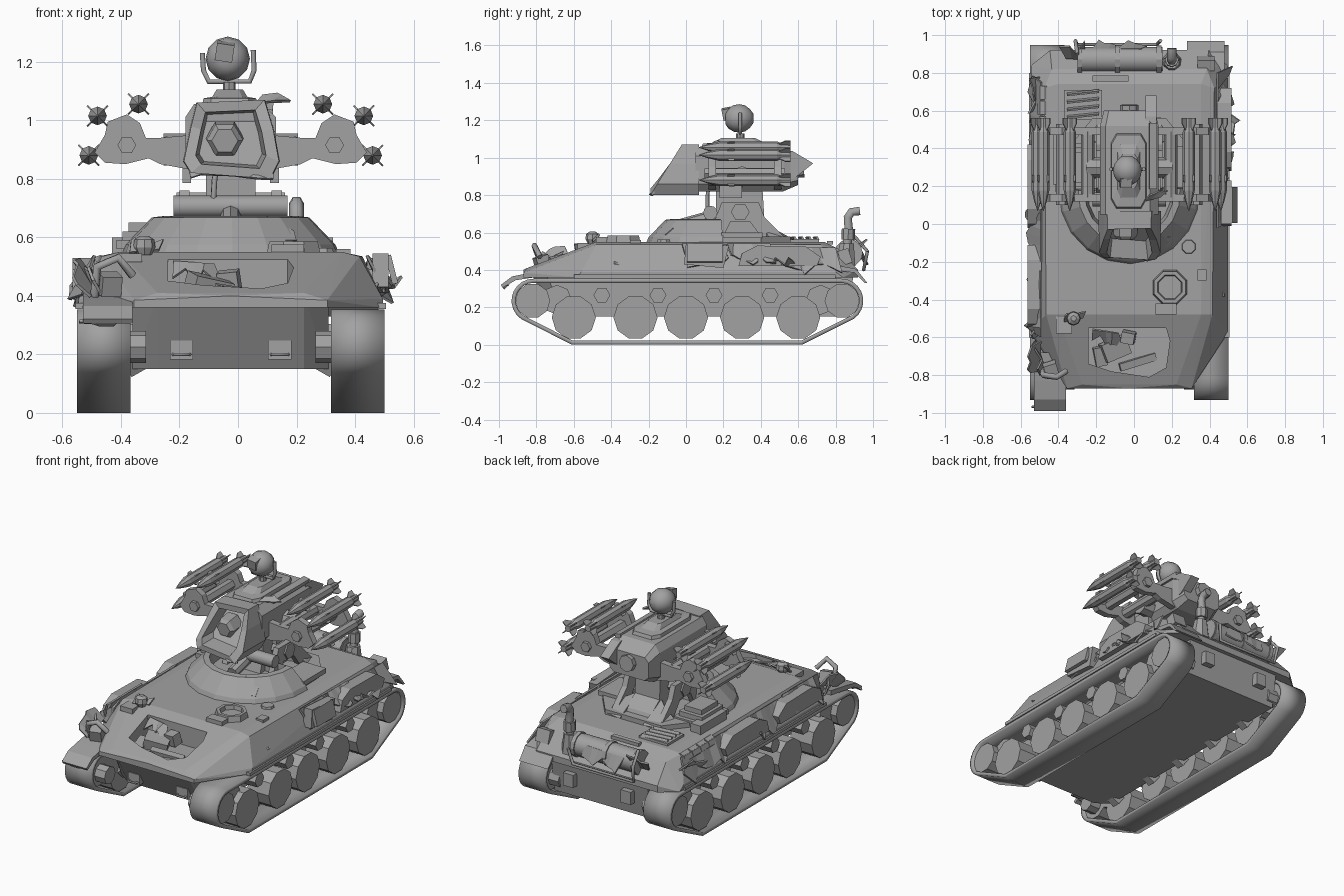
import bpy, bmesh, math, random
from mathutils import Vector, Euler

if "Cube" in bpy.data.objects:
    bpy.data.objects.remove(bpy.data.objects["Cube"])

CX = -0.025          # centre line of the vehicle
S = (-1, 1)
rng = random.Random(4)
GREY = bpy.data.materials.new("dark_grey_paint")
GREY.diffuse_color = (.36, .36, .36, 1)
GREY.use_nodes = True
GREY.node_tree.nodes["Principled BSDF"].inputs["Base Color"].default_value = GREY.diffuse_color


def finish(name, bm, smooth=False, thick=0):
    bmesh.ops.recalc_face_normals(bm, faces=bm.faces)
    me = bpy.data.meshes.new(name)
    bm.to_mesh(me)
    bm.free()
    me.materials.append(GREY)
    ob = bpy.data.objects.new(name, me)
    bpy.context.collection.objects.link(ob)
    if thick:
        m = ob.modifiers.new("thickness", 'SOLIDIFY')
        m.thickness, m.offset = thick, -1
    if smooth:
        bpy.context.view_layer.objects.active = ob
        ob.select_set(True)
        bpy.ops.object.shade_smooth_by_angle(angle=math.radians(40))
        ob.select_set(False)
    return ob


def loft(name, rings, smooth=False):
    """Skin a list of equal-length point rings and cap both ends."""
    bm = bmesh.new()
    vs = [[bm.verts.new(p) for p in r] for r in rings]
    n = len(vs[0])
    for a, b in zip(vs, vs[1:]):
        for i in range(n):
            bm.faces.new((a[i], a[(i + 1) % n], b[(i + 1) % n], b[i]))
    bm.faces.new(vs[0])
    bm.faces.new(vs[-1])
    return finish(name, bm, smooth)


def prism(name, poly, axis, lo, hi):
    """Extrude a 2D polygon along an axis."""
    put = {'x': lambda p, t: (t, p[0], p[1]), 'y': lambda p, t: (p[0], t, p[1]),
           'z': lambda p, t: (p[0], p[1], t)}[axis]
    return loft(name, [[put(p, t) for p in poly] for t in (lo, hi)])


def solid(name, pts):
    """Convex solid around points."""
    bm = bmesh.new()
    for p in pts:
        bm.verts.new(p)
    bmesh.ops.convex_hull(bm, input=bm.verts)
    bmesh.ops.dissolve_limit(bm, angle_limit=0.02, verts=bm.verts, edges=bm.edges)
    return finish(name, bm)


def box(name, c, s, rot=(0, 0, 0)):
    e = Euler(rot).to_matrix()
    return solid(name, [Vector(c) + e @ Vector((i * s[0] / 2, j * s[1] / 2, k * s[2] / 2))
                        for i in S for j in S for k in S])


def lathe(name, a, b, prof, n=12, smooth=False):
    """Turned part from a to b; prof = (position 0..1, radius)."""
    a, d = Vector(a), Vector(b) - Vector(a)
    q = d.to_track_quat('Z', 'Y')
    return loft(name, [[a + d * t + q @ Vector((r * math.cos(2 * math.pi * i / n),
                r * math.sin(2 * math.pi * i / n), 0)) for i in range(n)] for t, r in prof], smooth)


def cyl(name, a, b, r, n=12, smooth=False):
    return lathe(name, a, b, [(0, r), (1, r)], n, smooth)


def tube(name, pts, r):
    cu = bpy.data.curves.new(name, 'CURVE')
    cu.dimensions, cu.bevel_depth, cu.bevel_resolution, cu.use_fill_caps = '3D', r, 1, True
    cu.materials.append(GREY)
    sp = cu.splines.new('POLY')
    sp.points.add(len(pts) - 1)
    for p, c in zip(sp.points, pts):
        p.co = (*c, 1)
    bpy.context.collection.objects.link(bpy.data.objects.new(name, cu))


def torn(name, a, b, v, k=6, jit=0.02):
    """Ripped sheet: clean edge a-b, jagged edge along v."""
    a, b, v = Vector(a), Vector(b), Vector(v)
    bm = bmesh.new()
    top = [bm.verts.new(a.lerp(b, i / k)) for i in range(k + 1)]
    low = [bm.verts.new(a.lerp(b, i / k) + v * rng.uniform(.45, 1.1) +
           Vector([rng.uniform(-jit, jit) for _ in range(3)])) for i in range(k + 1)]
    for i in range(k):
        bm.faces.new((top[i], top[i + 1], low[i + 1], low[i]))
    return finish(name, bm, thick=.01)


# --- running gear
def arc(cy, cz, r, a0, a1, n=9):
    return [(cy + r * math.cos(math.radians(a0 + (a1 - a0) * i / n)),
             cz + r * math.sin(math.radians(a0 + (a1 - a0) * i / n))) for i in range(n + 1)]


outline = arc(-.815, .235, .118, 90, 235) + [(-.61, 0), (.62, 0)] + arc(.83, .235, .118, -55, 90)
for s in S:
    bm = bmesh.new()
    rows = [[bm.verts.new((CX + s * d, y, z)) for y, z in outline] for d in (.342, .525)]
    for i in range(len(outline)):
        j = (i + 1) % len(outline)
        bm.faces.new((rows[0][i], rows[0][j], rows[1][j], rows[1][i]))
    finish("track_band", bm, True, .022)
    x0, x1 = CX + s * .36, CX + s * .51
    for y in (-.6, -.27, 0, .3, .6):
        cyl("road_wheel", (x0, y, .146), (x1, y, .146), .118, 10)
        cyl("wheel_hub", (CX + s * .29, y, .2), (x0, y, .16), .05, 6)
    for y in (-.82, .835):
        cyl("end_wheel", (x0, y, .235), (x1, y, .235), .094, 10)
        cyl("end_axle", (CX + s * .29, y, .225), (x0, y, .225), .055, 8)
    for y in (-.69, .72):
        cyl("tension_wheel", (x0, y, .24), (CX + s * .47, y, .24), .08, 8)
    for y in (-.45, -.15, .15, .45):
        cyl("return_roller", (CX + s * .3, y, .265), (CX + s * .49, y, .265), .045, 6)

# --- hull
solid("lower_hull", [(CX + s * x, y, z) for s in S for x, y, z in (
    (.25, -.84, .4), (.25, -.7, .15), (.335, -.64, .15), (.335, -.76, .4),
    (.335, .9, .4), (.335, .86, .15))])
upper = solid("upper_hull", [(CX + s * x, y, z) for s in S for x, y, z in (
    (.25, -.83, .37), (.25, -.85, .41), (0, -.87, .40), (.33, -.87, .36), (.33, -.87, .385), (.52, -.58, .36),
    (.52, -.56, .39), (.44, -.48, .535), (.45, .72, .535), (.38, -.48, .55), (.38, .74, .55),
    (.41, .82, .51), (.52, .8, .39), (.52, .84, .36), (.42, .92, .36), (.42, .92, .4))])
cutter = prism("glacis_cutter", [(-.24, -.55), (.17, -.55), (.19, -.62), (.17, -.76), (.08, -.81),
                                 (-.12, -.78), (-.24, -.74)], 'z', .385, .7)
cutter.hide_render = True
cutter.hide_viewport = True
m = upper.modifiers.new("open_bay", 'BOOLEAN')
m.object, m.operation, m.solver = cutter, 'DIFFERENCE', 'EXACT'
for c, sz, r in (((-.1, -.66, .43), (.14, .1, .07), .4), ((-.03, -.6, .45), (.07, .06, .07), -.2),
                 ((-.18, -.7, .41), (.06, .1, .05), .2), ((.02, -.73, .41), (.2, .04, .03), .3)):
    box("bay_wreckage", c, sz, (.2, r * .5, r))
torn("bay_lip", (-.22, -.56, .52), (-.08, -.58, .51), (.02, -.09, -.07), 4)
for s in S:
    box("fender_lip", (CX + s * .515, .1, .365), (.03, 1.4, .02))
    box("tow_plate", (CX + s * .168, -.73, .215), (.08, .06, .065))
    tube("tow_loop", [(CX + s * .168 + d, y, .2) for d, y in ((-.03, -.75), (-.025, -.78), (.025, -.78), (.03, -.75))], .006)
    box("rear_bracket", (CX + s * .2, .9, .27), (.07, .04, .08))
    tube("lifting_eye", [(CX + s * .48, -.38, .41), (CX + s * .5, -.38, .44), (CX + s * .49, -.34, .42)], .007)
box("periscope_block", (.17, -.45, .56), (.11, .06, .03))

# --- deck fittings
octo = lambda x, y, z, r: [(x + r * math.cos(math.pi * (i + .5) / 4), y + r * math.sin(math.pi * (i + .5) / 4), z) for i in range(8)]
loft("hatch_rim", [octo(.19, -.335, .54, .1), octo(.19, -.335, .585, .09),
                   octo(.19, -.335, .585, .07), octo(.19, -.335, .56, .065)])
loft("deck_vent", [octo(.29, -.12, .54, .042), octo(.29, -.12, .563, .036)])
box("sight_base", (-.37, -.53, .53), (.085, .1, .03))
lathe("sight_ball", (-.32, -.5, .54), (-.32, -.5, .605), [(0, .025), (.4, .038), (.8, .034), (1, .015)], 8)
torn("sight_shard", (-.37, -.52, .55), (-.27, -.5, .56), (0, .03, .04), 3)
box("engine_grille", (-.27, .63, .55), (.2, .16, .03))
for i in range(4):
    box("grille_slat", (-.27, .575 + .04 * i, .568), (.17, .012, .02), (.5, 0, .1))
box("rear_deck_slot", (-.125, .77, .545), (.19, .03, .02))
box("deck_lid", (.36, -.27, .55), (.05, .06, .02))

# --- stern: drum, exhaust, fenders
cyl("fuel_drum", (-.3, .87, .49), (.15, .87, .49), .068, 12, True)
for x in (-.3, -.1, .12):
    cyl("drum_strap", (x, .87, .49), (x + .025, .87, .49), .075, 12)
torn("drum_tear", (-.22, .93, .52), (.04, .93, .53), (.03, .03, -.1), 6)
tube("drum_guard", [(-.3, .9, .58), (-.31, .97, .5), (-.3, .95, .4), (.12, .95, .4), (.14, .97, .5)], .01)
tube("exhaust_pipe", [(.2, .84, .45), (.2, .86, .5), (.2, .87, .62), (.2, .865, .68), (.2, .885, .71), (.2, .93, .715)], .026)
cyl("exhaust_collar", (.2, .866, .56), (.2, .869, .62), .036, 8)
loft("exhaust_base", [octo(.2, .85, .42, .06), octo(.2, .86, .54, .04)])
prism("rear_mudguard", [(.78, .4), (.9, .385), (.955, .33), (.97, .33), (.91, .405), (.78, .43)], 'x', .28, .48)
box("tail_lamp", (.38, .85, .47), (.09, .06, .08), (.3, 0, 0))
torn("stern_shard", (-.36, .88, .46), (-.26, .88, .46), (-.02, .08, .08), 3)

# --- broken front fender and lamp guard on the left
prism("bent_mudguard", [(-.68, .41), (-.83, .385), (-.93, .365), (-.99, .32), (-.98, .305), (-.91, .345), (-.68, .38)], 'x', -.53, -.36)
torn("fender_tear", (-.54, -.97, .32), (-.36, -.95, .34), (0, -.025, -.03), 5, .01)
box("lamp_block", (-.44, -.77, .44), (.07, .07, .07), (.3, 0, .3))
tube("lamp_guard", [(-.49, -.76, .4), (-.48, -.8, .5), (-.41, -.81, .53), (-.36, -.78, .47)], .016)
torn("nose_shard", (-.47, -.78, .4), (-.53, -.62, .4), (-.02, -.01, .11), 4)

# --- damaged skirts and stowage on both sides
prism("stowage_box", [(-.01, .43), (.2, .41), (.23, .53), (0, .545)], 'x', .46, .515)
box("stowage_lid", (.525, .1, .49), (.02, .19, .1), (0, -.25, 0))
for x0, x1, y in ((.44, .515, .5), (-.565, -.49, -.33), (-.565, -.49, .2)):
    prism("side_cover", [(y - .22, .42), (y + .2, .42), (y + .22, .47), (y + .14, .525),
                         (y - .12, .53), (y - .2, .49)], 'x', x0, x1)
for s, y0, y1, z, dz in ((1, .22, .45, .54, -.1), (1, .5, .8, .52, -.12), (1, -.02, .2, .54, -.14),
                         (-1, -.6, -.25, .54, -.16), (-1, -.2, .1, .53, -.13), (-1, .3, .75, .53, -.15)):
    torn("torn_skirt", (CX + s * .47, y0, z), (CX + s * .47, y1, z), (s * .075, .02, dz), 7)
for y in (-.7, -.5, .7):
    torn("left_spike", (-.5, y - .08, .4), (-.49, y + .08, .46), (-.06, -.03, .07), 4)
torn("right_spike", (.49, .45, .42), (.49, .6, .42), (.06, -.04, .04), 4)
for i in range(4):
    cyl("bedroll", (-.47, .42 + i * .08, .5), (-.47, .49 + i * .08, .5), .04, 8)

# --- turret: half ring with recess, rear slab and trays
half = lambda r, z: [(CX + r * math.cos(math.radians(a)), .16 + r * math.sin(math.radians(a)), z)
                     for a in range(176, 367, 19)]
loft("turret_ring", [half(r, z) for r, z in ((.375, .54), (.36, .575), (.27, .668), (.235, .672), (.22, .6))])
torn("ring_plate", (.08, -.16, .59), (.2, -.11, .59), (-.02, .07, .07), 3, .005)
prism("turret_slab", [(-.36, .14), (.31, .14), (.3, .4), (.17, .56), (-.22, .56), (-.35, .4)], 'z', .54, .58)
prism("pedestal", [(.12, .56), (.52, .56), (.5, .6), (.42, .66), (.41, .82), (.16, .82), (.16, .68)], 'x', -.11, .06)
for s in S:
    cyl("pedestal_bolt", (CX + s * .08, .29, .71), (CX + s * .185, .29, .71), .05, 6)
    prism("pivot_bracket", [(.12, .58), (.2, .58), (.24, .66), (.34, .66), (.4, .58), (.52, .58),
                            (.42, .68), (.39, .76), (.19, .76), (.16, .68)], 'x', CX + s * .14, CX + s * .175)
    solid("foot_wedge", [(CX + s * x, y, z) for x, y, z in (
        (.08, .4, .58), (.2, .44, .58), (.08, .58, .56), (.18, .56, .56), (.08, .4, .66), (.14, .44, .63))])
for k in range(3):
    box("ammo_tray", (CX - .29, .3, .575 + .03 * k), (.2 - .04 * k, .26 - .05 * k, .03))
box("side_step", (CX - .37, .34, .57), (.07, .26, .06))
box("right_tray", (CX + .27, .3, .585), (.16, .22, .03))
cyl("elevation_drum", (-.22, .13, .705), (.17, .13, .705), .038, 12, True)
cyl("drive_motor", (CX, -.02, .64), (CX, .16, .69), .035, 8)
tube("cable", [(-.08, .13, .66), (-.085, .115, .72), (-.08, .115, .8), (-.07, .12, .84)], .01)

# --- launcher head
sect = lambda y, k, j=0, dz=0: [(-.025 + x * (k + j), y, .95 + dz + z * k) for x, z in (
    (-.125, .105), (.11, .105), (.155, .06), (.155, -.09), (.12, -.13), (-.12, -.13), (-.155, -.09), (-.155, .06))]
loft("launcher_body", [sect(.05, 1), sect(.52, 1), sect(.6, .62, .25, -.015)])
cyl("rear_port", (CX, .56, .94), (CX, .63, .945), .05, 8)
prism("rear_stabiliser", [(.5, 1.04), (.57, 1.035), (.68, .97), (.58, .89), (.5, .87)], 'x', .06, .12)
front = [(-.14, 1.06), (.09, 1.07), (.12, .97), (.14, .86), (.11, .8), (-.16, .82), (-.185, .86), (-.16, .98)]
slant = lambda x, z, k, dy: (-.03 + (x + .03) * k, -.19 + (z - .8) * .62 + dy, .935 + (z - .935) * k)
loft("launcher_hood", [[(-.02 + (x + .02) * 1.02, .07, z) for x, z in front], [slant(x, z, 1, 0) for x, z in front],
                       [slant(x, z, .74, 0) for x, z in front], [slant(x, z, .66, .1) for x, z in front]])
lathe("optic_lens", (-.045, -.08, .93), (-.045, .02, .94), [(0, .045), (.2, .062), (1, .065)], 6)
torn("hood_tear", (-.17, -.16, .84), (.12, -.17, .83), (0, -.02, -.03), 6, .01)
for s in S:
    box("body_side_plate", (CX + s * .15, .24, .84), (.03, .12, .11))
    cyl("side_hub", (CX + s * .14, .3, .9), (CX + s * .23, .3, .9), .055, 8)
box("top_fin", (.1, .36, 1.05), (.04, .35, .025), (0, .2, 0))
torn("top_shard", (.06, .12, 1.06), (.14, .14, 1.07), (.07, .03, .02), 3)
plate = lambda z, w, l: [(-.028 + w * a, .28 + l * b, z) for a, b in (
    (-.7, -1), (.7, -1), (1, -.75), (1, .75), (.7, 1), (-.7, 1), (-1, .75), (-1, -.75))]
loft("roof_plinth", [plate(1.05, .095, .2), plate(1.075, .09, .19), plate(1.08, .06, .14), plate(1.105, .045, .09)])

# --- searchlight sensor on top
cyl("sensor_neck", (-.03, .29, 1.09), (-.03, .29, 1.13), .022, 8)
tube("sensor_fork", [(-.122, .29, 1.23), (-.118, .29, 1.17), (-.1, .29, 1.132), (.04, .29, 1.132), (.055, .29, 1.17), (.052, .29, 1.24)], .01)
lathe("sensor_ball", (-.035, .21, 1.21), (-.035, .36, 1.21),
      [(0, .03), (.12, .055), (.3, .071), (.5, .076), (.7, .07), (.88, .05), (1, .025)], 12, True)
box("sensor_eye", (-.045, .22, 1.235), (.06, .05, .06), (.2, .15, 0))

# --- rocket racks and rockets
rack = [(.13, .95), (.24, .94), (.29, .94), (.31, .99), (.355, 1.02), (.42, .995), (.43, .95),
        (.465, .89), (.43, .855), (.36, .85), (.28, .87), (.24, .85), (.13, .83)]
for s in S:
    for y in (.12, .47):
        prism("rocket_rack", [(CX + s * x, z) for x, z in rack], 'y', y, y + .04)
    cyl("rack_hub", (CX + s * .355, .1, .915), (CX + s * .355, .53, .915), .032, 6)
    cyl("rack_spine", (CX + s * .22, .14, .91), (CX + s * .22, .49, .91), .035, 8)
    for d, z in ((.455, 1.015), (.315, 1.055), (.485, .88)):
        x = CX + s * d
        lathe("rocket", (x, .07, z), (x, .56, z), [(0, .002), (.1, .018), (.22, .032), (.85, .032), (.9, .022), (1, .02)], 8)
        for k in range(4):
            a = math.pi / 4 + k * math.pi / 2
            ca, sa = math.cos(a), math.sin(a)
            for r, y0, y1 in ((.05, .47, .56), (.044, .2, .26)):
                solid("rocket_fin", [(x + ca * q - sa * w, y, z + sa * q + ca * w) for w in (-.003, .003)
                                     for q, y in ((.01, y0), (.01, y1), (r, y1), (r, y1 - .03))])
